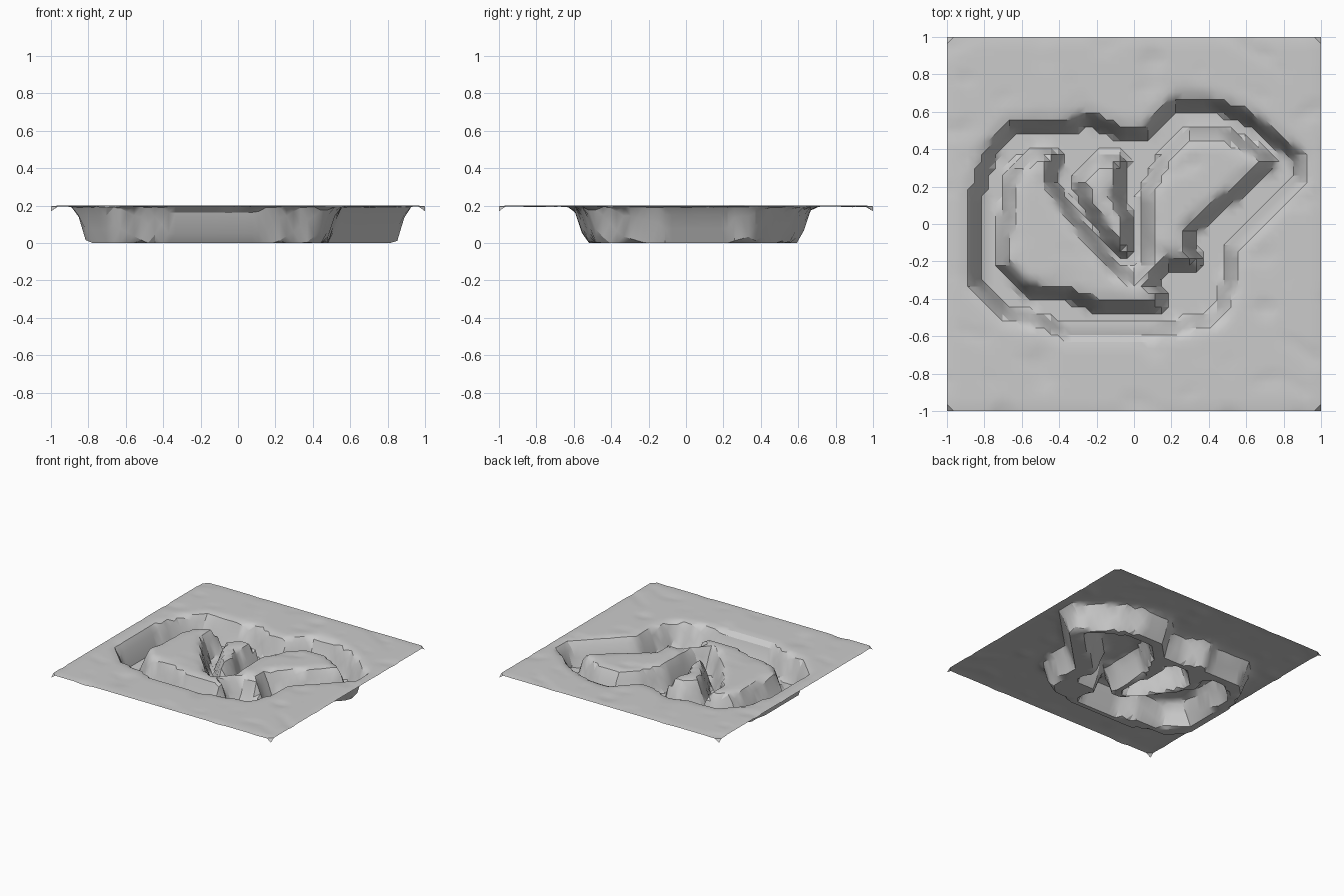
import bpy, bmesh
from mathutils import Vector, noise
from mathutils.geometry import intersect_point_line

if "Cube" in bpy.data.objects:
    bpy.data.objects.remove(bpy.data.objects["Cube"])

# Mid-wall outlines seen from above: the channel lies inside OUTER and outside the islands
OUTER = [(-.84, -.32), (-.84, .15), (-.78, .36), (-.66, .51), (-.32, .53), (-.25, .56),
         (-.08, .49), (.07, .48), (.22, .64), (.42, .64), (.62, .56), (.87, .36),
         (.88, .24), (.66, .02), (.52, -.12), (.50, -.35), (.45, -.49), (.30, -.53),
         (.10, -.57), (-.38, -.57), (-.50, -.51), (-.68, -.48)]
MAIN_ISLAND = [(-.64, .30), (-.52, .38), (-.42, .38), (-.44, .22), (-.36, .08), (-.10, -.24),
               (.0, -.29), (.06, -.23), (.07, -.12), (.06, .15), (.16, .36), (.29, .49),
               (.48, .49), (.72, .35), (.72, .31), (.50, .13), (.30, -.03), (.30, -.13),
               (.34, -.21), (.17, -.21), (.09, -.32), (.14, -.36), (.13, -.44), (-.20, -.44),
               (-.35, -.38), (-.58, -.35), (-.70, -.22), (-.68, .10)]
TONGUE = [(-.30, .24), (-.20, .35), (-.06, .35), (-.09, .15), (-.03, .0), (-.04, -.15),
          (-.10, -.12), (-.26, .12)]
TOP, WALL, CELLS = 0.2, 0.06, 54


def signed_distance(p, poly):
    """Distance to the outline, positive inside."""
    best, inside = 9.0, False
    for a, b in zip(poly, poly[1:] + poly[:1]):
        a, b = Vector(a), Vector(b)
        t = max(0, min(1, (p - a).dot(b - a) / (b - a).length_squared))
        best = min(best, (p - a.lerp(b, t)).length)
        if (a.y > p.y) != (b.y > p.y) and p.x < a.x + (p.y - a.y) / (b.y - a.y) * (b.x - a.x):
            inside = not inside
    return best if inside else -best


def height(x, y):
    p = Vector((x, y))
    land = max(-signed_distance(p, OUTER), signed_distance(p, MAIN_ISLAND),
               signed_distance(p, TONGUE))
    z = TOP * max(0, min(1, 0.5 + land / WALL))
    # rounded shoulder and shallow weathering on the raised ground
    if z > 0.15:
        z -= 0.012 * max(0, 1 - max(0, land - WALL / 2) / 0.05)
        z -= 0.016 * max(0, noise.noise((x * 5, y * 9, 3.0)) - 0.15)
    # drooping sheet corners
    if abs(x) > 0.97 and abs(y) > 0.97:
        z -= 0.03
    elif abs(y) > 0.99 or abs(x) > 0.99:
        z -= 0.004
    return z


# Terrain sheet
bm = bmesh.new()
bmesh.ops.create_grid(bm, x_segments=CELLS, y_segments=CELLS, size=1.0)
for v in bm.verts:
    v.co.z = max(0, height(v.co.x, v.co.y))
bmesh.ops.triangulate(bm, faces=bm.faces[:], quad_method='SHORT_EDGE')
mesh = bpy.data.meshes.new("channel_terrain")
bm.to_mesh(mesh)
bm.free()
terrain = bpy.data.objects.new("channel_terrain", mesh)
bpy.context.collection.objects.link(terrain)
bpy.context.view_layer.objects.active = terrain
terrain.select_set(True)
bpy.ops.object.shade_smooth_by_angle(angle=0.5)
